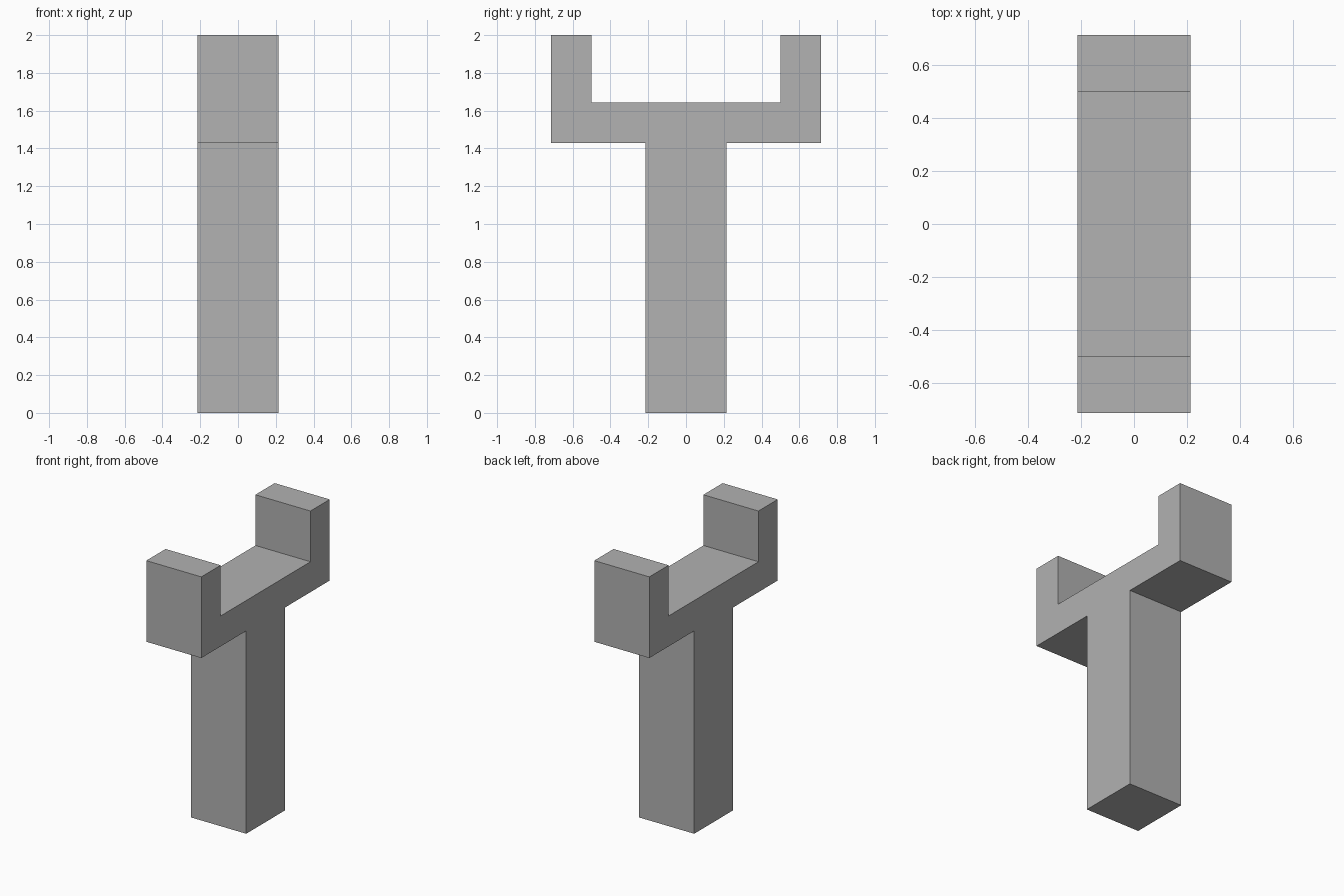
import bpy
import bmesh

cube = bpy.data.objects.get("Cube")
if cube:
    bpy.data.objects.remove(cube, do_unlink=True)

UNIT = 2 / 28          # the stand is 28 modules tall
HALF_WIDTH = 3 * UNIT

# Plain grey
grey = bpy.data.materials.new("plain_grey")
grey.use_nodes = True
colour = (0.445, 0.445, 0.445, 1)
grey.diffuse_color = colour
grey.node_tree.nodes["Principled BSDF"].inputs["Base Color"].default_value = colour

# Half outline of post, crossbar and upright prong, in modules (y, z)
half = [(3, 0), (3, 20), (10, 20), (10, 28), (7, 28), (7, 23)]
outline = half + [(-y, z) for y, z in reversed(half)]

# Extrude the mirrored outline across the width
bm = bmesh.new()
verts = [bm.verts.new((-HALF_WIDTH, y * UNIT, z * UNIT)) for y, z in outline]
side = bm.faces.new(verts)
extruded = bmesh.ops.extrude_face_region(bm, geom=[side], use_keep_orig=True)
moved = [g for g in extruded["geom"] if isinstance(g, bmesh.types.BMVert)]
bmesh.ops.translate(bm, verts=moved, vec=(2 * HALF_WIDTH, 0, 0))
bmesh.ops.recalc_face_normals(bm, faces=bm.faces)

mesh = bpy.data.meshes.new("forked_post")
bm.to_mesh(mesh)
bm.free()
mesh.materials.append(grey)
post = bpy.data.objects.new("forked_post", mesh)
bpy.context.collection.objects.link(post)
